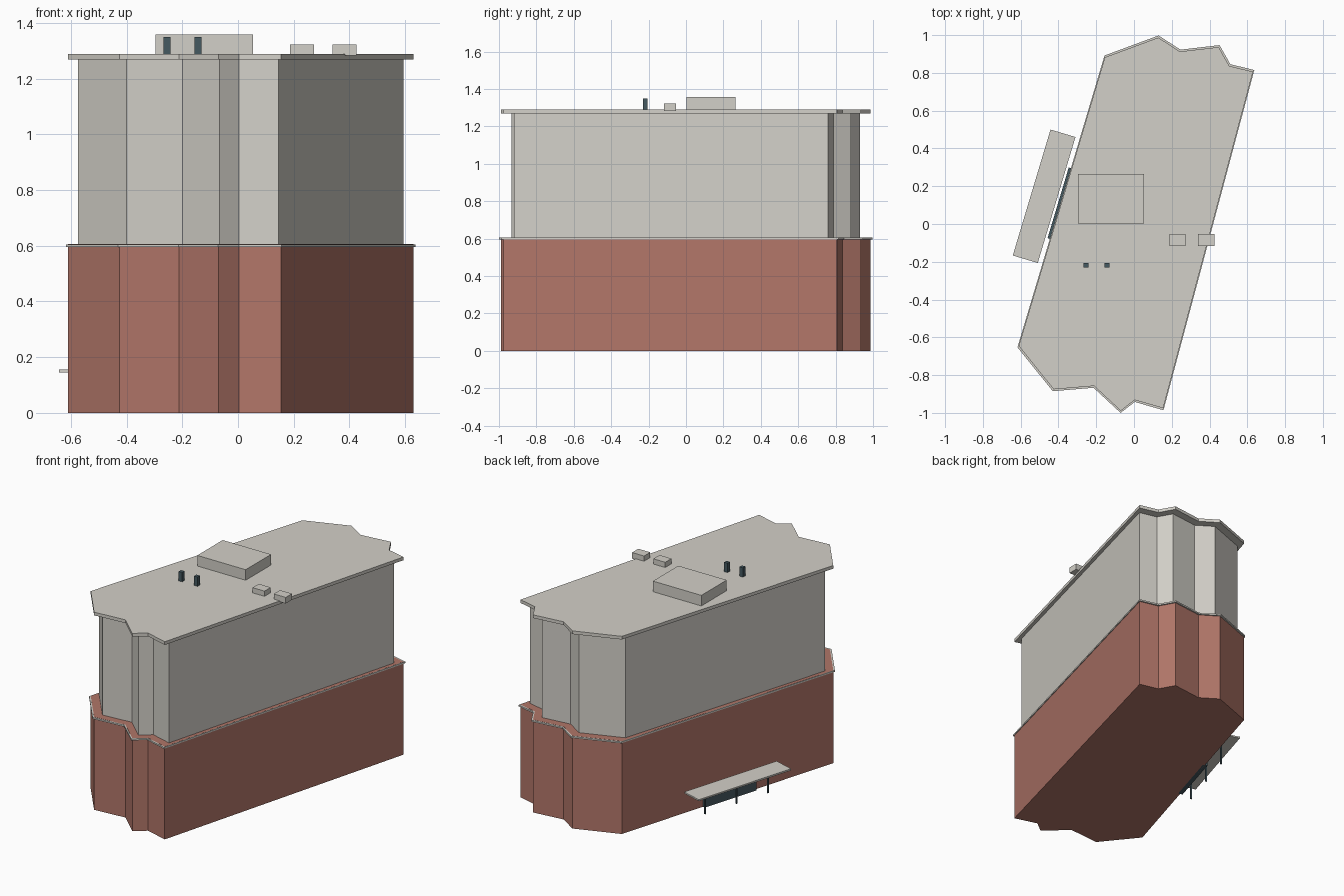
import bpy, bmesh, math
from mathutils import Vector

if "Cube" in bpy.data.objects:
    bpy.data.objects.remove(bpy.data.objects["Cube"])


def material(name, rgb):
    m = bpy.data.materials.new(name)
    m.diffuse_color = (*rgb, 1)
    m.use_nodes = True
    m.node_tree.nodes["Principled BSDF"].inputs["Base Color"].default_value = m.diffuse_color
    return m


BRICK = material("brick_red", (0.44, 0.18, 0.14))
STONE = material("pale_stone", (0.65, 0.63, 0.58))
GLASS = material("dark_glass", (0.06, 0.10, 0.12))

# Building footprint, counter-clockwise
OUTLINE = [(-0.617, -0.653), (-0.43, -0.885), (-0.214, -0.867), (-0.071, -1.0),
           (0.004, -0.942), (0.156, -0.986), (0.637, 0.815), (0.51, 0.846),
           (0.453, 0.947), (0.246, 0.923), (0.13, 0.998), (-0.156, 0.892)]


def prism(name, points, z0, z1, mat, scale=1.0):
    """Extrude a flat outline from z0 up to z1."""
    bm = bmesh.new()
    face = bm.faces.new([bm.verts.new((x * scale, y * scale, z0)) for x, y in points])
    new = bmesh.ops.extrude_face_region(bm, geom=[face])["geom"]
    bmesh.ops.translate(bm, vec=(0, 0, z1 - z0),
                        verts=[v for v in new if isinstance(v, bmesh.types.BMVert)])
    bmesh.ops.recalc_face_normals(bm, faces=bm.faces)
    mesh = bpy.data.meshes.new(name)
    bm.to_mesh(mesh)
    bm.free()
    obj = bpy.data.objects.new(name, mesh)
    mesh.materials.append(mat)
    bpy.context.collection.objects.link(obj)
    return obj


def box(name, x0, x1, y0, y1, z0, z1, mat):
    return prism(name, [(x0, y0), (x1, y0), (x1, y1), (x0, y1)], z0, z1, mat)


# Main storeys, ledge and roof
prism("lower_storeys", OUTLINE, 0, 0.6055, BRICK, 0.989)
prism("ledge", OUTLINE, 0.595, 0.605, STONE)
prism("upper_storeys", OUTLINE, 0.6, 1.275, STONE, 0.932)
prism("roof_slab", OUTLINE, 1.268, 1.289, STONE, 0.989)

# Rooftop equipment
box("roof_plant_room", -0.296, 0.053, 0.003, 0.265, 1.285, 1.358, STONE)
for i, x in enumerate((0.187, 0.34)):
    box(f"roof_vent_{i + 1}", x, x + 0.086, -0.117, -0.053, 1.283, 1.323, STONE)
for i, x in enumerate((-0.267, -0.156)):
    box(f"roof_flue_{i + 1}", x, x + 0.025, -0.23, -0.206, 1.285, 1.35, GLASS)

# Entrance on the long left wall, laid out along and away from that wall
ALONG = Vector((0.287, 0.958))
OUT = Vector((-0.958, 0.287))
CORNER = Vector((-0.442, 0.5))       # outer back corner of the canopy
LENGTH, DEPTH = 0.696, 0.138


def wall_box(name, a0, a1, d0, d1, z0, z1, mat):
    """Box from a0 to a1 along the canopy and d0 to d1 in from its outer edge."""
    pts = [CORNER - ALONG * a - OUT * d
           for a, d in ((a0, d0), (a1, d0), (a1, d1), (a0, d1))]
    return prism(name, pts, z0, z1, mat)


wall_box("entrance_canopy", 0, LENGTH, 0, DEPTH, 0.145, 0.155, STONE)
wall_box("entrance_doors", 0.165, 0.555, 0.15, 0.18, 0, 0.13, GLASS)
for i, f in enumerate((0.16, 0.5, 0.84)):
    a = f * LENGTH
    wall_box(f"canopy_post_{i + 1}", a - 0.004, a + 0.004, 0.076, 0.084, 0, 0.146, GLASS)
